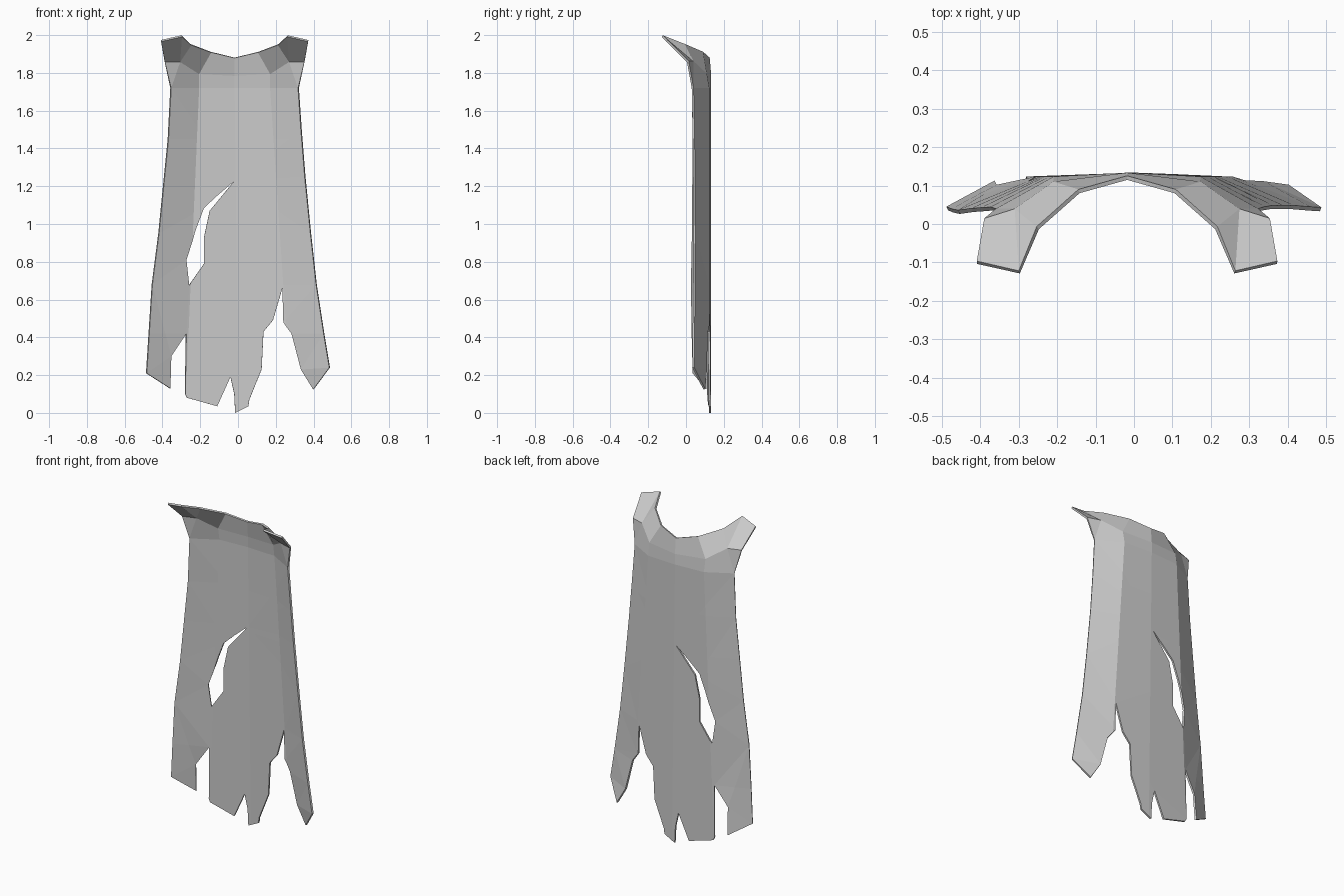
import bpy, bmesh
from mathutils import Vector

cube = bpy.data.objects.get("Cube")
if cube:
    bpy.data.objects.remove(cube)

TOP, HEM, FOLD = 1.72, 0.22, 0.56


def lerp(a, b, f):
    return a + (b - a) * f


# Cloth flares from the shoulders to the hem; t runs -1..1 across it
def across(t, z):
    f = (TOP - z) / (TOP - HEM)
    return lerp(-0.018, 0, f) + t * lerp(0.338, 0.485, f)


def depth(x, z):
    centre = across(0, z)
    t = abs((x - centre) / (across(1, z) - centre))
    flat = min(1, max(0, (0.5 - z) / 0.35))
    knots = [(0, 0.128), (FOLD, 0.118), (0.78, lerp(0.076, 0.105, flat)), (1.05, 0.026)]
    for (t0, y0), (t1, y1) in zip(knots, knots[1:]):
        if t <= t1:
            return lerp(y0, y1, (t - t0) / (t1 - t0))
    return knots[-1][1]


bm = bmesh.new()


def loop(points):
    vs = [bm.verts.new((x, 0, z)) for x, z in points]
    return [bm.edges.new((v, vs[i - 1])) for i, v in enumerate(vs)]


# Body outline: left side down, ragged hem, right side up
side_a = [(across(-1, TOP), TOP), (-0.37, 1.45), (-0.42, 0.95), (-0.455, 0.68)]
hem = [(-0.485, 0.21), (-0.36, 0.13), (-0.355, 0.3), (-0.275, 0.42),
       (-0.28, 0.1), (-0.27, 0.08), (-0.11, 0.035), (-0.04, 0.19),
       (-0.02, 0.1), (-0.015, 0), (0.055, 0.035), (0.06, 0.07),
       (0.125, 0.23), (0.135, 0.43), (0.185, 0.49), (0.235, 0.66),
       (0.24, 0.48), (0.285, 0.42), (0.335, 0.23), (0.4, 0.125)]
side_b = [(0.485, 0.24), (0.455, 0.42), (0.415, 0.68), (0.385, 0.95),
          (0.355, 1.25), (0.335, 1.5), (across(1, TOP), TOP)]
# Long tear through the cloth
tear = [(-0.022, 1.225), (-0.11, 1.15), (-0.18, 1.085), (-0.22, 0.98),
        (-0.275, 0.81), (-0.26, 0.675), (-0.18, 0.79), (-0.18, 0.93), (-0.15, 1.07)]
edges = loop(side_a + hem + side_b) + loop(tear)
bmesh.ops.triangle_fill(bm, use_beauty=True, edges=edges, normal=(0, -1, 0))


# Crease lines down and across the cloth
def crease(point, normal):
    geom = bm.verts[:] + bm.edges[:] + bm.faces[:]
    bmesh.ops.bisect_plane(bm, geom=geom, dist=0.0005, plane_co=point, plane_no=normal)


for t in (-FOLD, 0, FOLD):
    a, b = Vector((across(t, TOP), 0, TOP)), Vector((across(t, HEM), 0, HEM))
    crease(a, (b - a).cross(Vector((0, 1, 0))).normalized())
for z in (1.45, 1.2, 0.95, 0.68, 0.42):
    crease((0, 0, z), (0, 0, 1))
for v in bm.verts:
    v.co.y = depth(v.co.x, v.co.z)

# Flared collar, one half mirrored about the neck
CX = across(0, TOP)
rim = [(0.39, -0.1, 1.97), (0.28, -0.125, 1.995), (0.232, -0.01, 1.95),
       (0.125, 0.085, 1.91), (0, 0.12, 1.88)]
mid = [(0.37, 0.01, 1.86), (0.29, 0.035, 1.86), (0.19, 0.105, 1.795), (0, 0.128, 1.785)]
base = []
for t in (1, FOLD, 0):
    x = across(t, TOP)
    base.append((x - CX, depth(x, TOP), TOP))
for s in (-1, 1):
    r, m, b = [[bm.verts.new((CX + s * x, y, z)) for x, y, z in row]
               for row in (rim, mid, base)]
    for face in ((r[0], r[1], m[1], m[0]), (r[1], r[2], m[1]),
                 (r[2], r[3], m[2], m[1]), (r[3], r[4], m[3], m[2]),
                 (m[0], m[1], b[0]), (m[1], m[2], b[1], b[0]),
                 (m[2], m[3], b[2], b[1])):
        bm.faces.new(face)

bmesh.ops.remove_doubles(bm, verts=bm.verts[:], dist=0.003)
bmesh.ops.recalc_face_normals(bm, faces=bm.faces[:])

mesh = bpy.data.meshes.new("torn_cape")
bm.to_mesh(mesh)
bm.free()
cape = bpy.data.objects.new("torn_cape", mesh)
bpy.context.collection.objects.link(cape)

# Cloth thickness
solid = cape.modifiers.new("thickness", 'SOLIDIFY')
solid.thickness = 0.011
solid.offset = 0

# Plain grey cloth
grey = bpy.data.materials.new("grey_cloth")
grey.use_nodes = True
colour = (0.6, 0.6, 0.6, 1)
grey.diffuse_color = colour
grey.node_tree.nodes["Principled BSDF"].inputs["Base Color"].default_value = colour
mesh.materials.append(grey)
